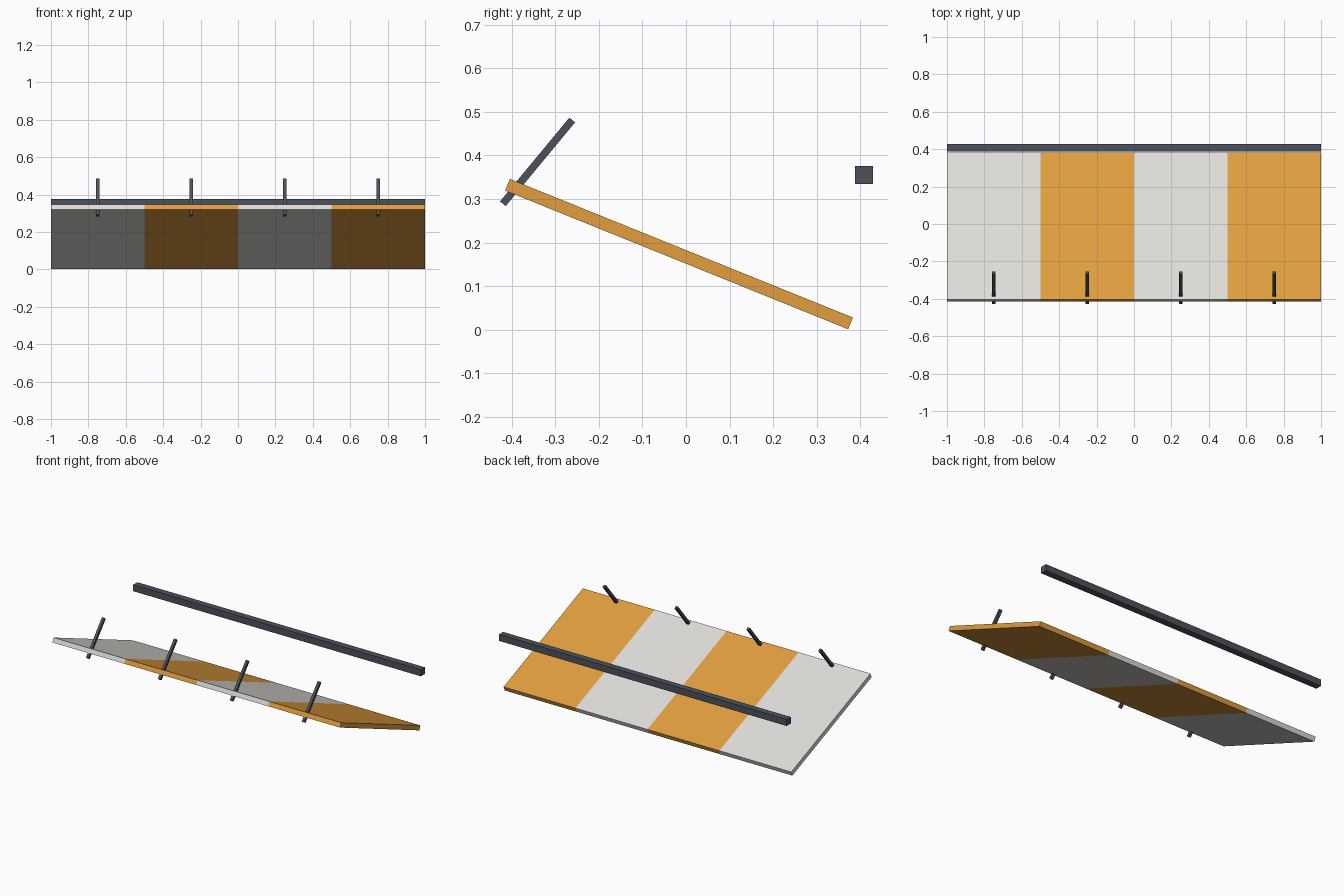
import bpy, bmesh
from math import atan2, hypot
from mathutils import Matrix

cube = bpy.data.objects.get("Cube")
if cube:
    bpy.data.objects.remove(cube, do_unlink=True)


def srgb(c):
    c /= 255
    return c / 12.92 if c <= 0.04045 else ((c + 0.055) / 1.055) ** 2.4


def material(name, *rgb):
    colour = (*map(srgb, rgb), 1)
    m = bpy.data.materials.new(name)
    m.use_nodes = True
    m.diffuse_color = colour
    bsdf = m.node_tree.nodes["Principled BSDF"]
    bsdf.inputs["Base Color"].default_value = colour
    bsdf.inputs["Roughness"].default_value = 0.8
    return m


white = material("off_white_cloth", 222, 221, 216)
orange = material("orange_cloth", 225, 158, 63)
metal = material("dark_metal", 76, 81, 91)


def beam(name, x, start, end, width, thickness, mats, cuts=()):
    """Box running from start to end, both given as (y, z)."""
    dy, dz = end[0] - start[0], end[1] - start[1]
    bm = bmesh.new()
    bmesh.ops.create_cube(bm, size=1)
    bmesh.ops.scale(bm, vec=(width, hypot(dy, dz), thickness), verts=bm.verts)
    for cut in cuts:
        bmesh.ops.bisect_plane(bm, geom=bm.verts[:] + bm.edges[:] + bm.faces[:],
                               plane_co=(cut, 0, 0), plane_no=(1, 0, 0))
    # Alternate the materials across the stripes
    for f in bm.faces:
        stripe = sum(f.calc_center_median().x > cut for cut in cuts)
        f.material_index = stripe % len(mats)
    centre = (x, (start[0] + end[0]) / 2, (start[1] + end[1]) / 2)
    bm.transform(Matrix.Translation(centre) @ Matrix.Rotation(atan2(dz, dy), 4, 'X'))
    mesh = bpy.data.meshes.new(name)
    bm.to_mesh(mesh)
    bm.free()
    for m in mats:
        mesh.materials.append(m)
    obj = bpy.data.objects.new(name, mesh)
    bpy.context.collection.objects.link(obj)


# Sloping striped awning panel
beam("awning_panel", 0, (-0.4095, 0.3325), (0.3775, 0.0145), 2, 0.029,
     [white, orange], (-0.5, 0, 0.5))

# Separate square rail behind the panel
beam("rear_rail", 0, (0.388, 0.355), (0.429, 0.355), 2, 0.041, [metal])

# Slanted struts passing through the front edge
for i in range(4):
    beam(f"strut_{i + 1}", -0.75 + i * 0.5, (-0.42, 0.289), (-0.261, 0.481),
         0.017, 0.017, [metal])
